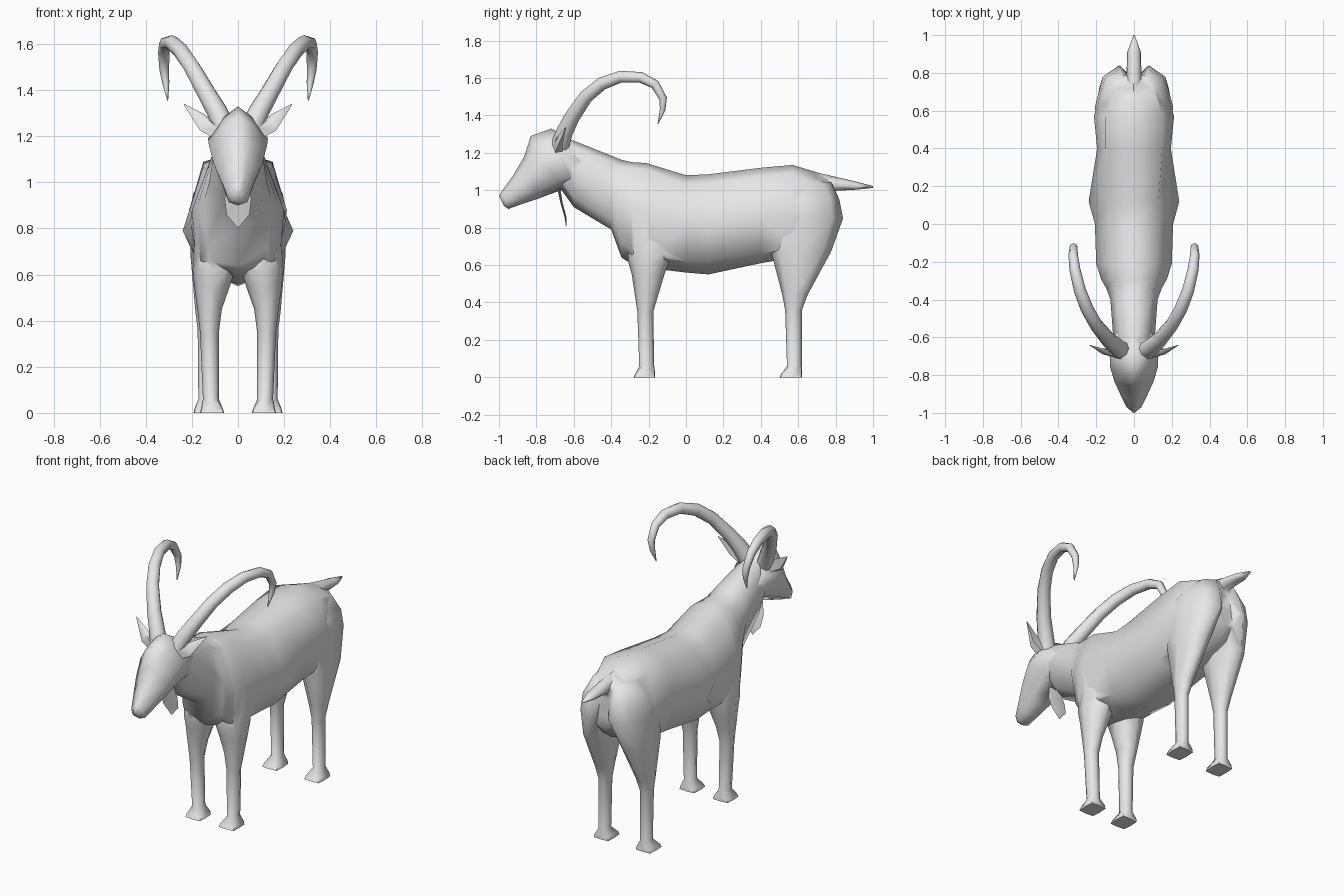
import bpy, bmesh, math
from mathutils import Vector

coat = bpy.data.materials.new("light_grey")
coat.diffuse_color = (0.8, 0.8, 0.8, 1)


def activate(ob):
    bpy.ops.object.select_all(action='DESELECT')
    ob.select_set(True)
    bpy.context.view_layer.objects.active = ob


def smooth(ob, angle=75):
    activate(ob)
    bpy.ops.object.shade_smooth_by_angle(angle=math.radians(angle))


def loft(name, rings, mirror=False):
    """Skin a list of equal-length rings, cap both ends, shade smooth."""
    bm = bmesh.new()
    rows = [[bm.verts.new(p) for p in r] for r in rings]
    n = len(rows[0])
    for a, b in zip(rows, rows[1:]):
        for i in range(n):
            j = (i + 1) % n
            bm.faces.new((a[i], a[j], b[j], b[i]))
    bm.faces.new(rows[0])
    bm.faces.new(rows[-1])
    bmesh.ops.recalc_face_normals(bm, faces=bm.faces)
    me = bpy.data.meshes.new(name)
    bm.to_mesh(me)
    bm.free()
    me.materials.append(coat)
    ob = bpy.data.objects.new(name, me)
    bpy.context.collection.objects.link(ob)
    smooth(ob)
    if mirror:
        ob.modifiers.new("mirror", 'MIRROR').use_mirror_merge = False
        bpy.ops.object.modifier_apply(modifier="mirror")
    return ob


def symmetric(half):
    """Close a half outline whose first and last points lie on x = 0."""
    return half + [(-x, y, z) for x, y, z in half[-2:0:-1]]


def oval(x0, x1, y0, y1, z):
    """Eight-sided ring, nearly square at the hoof."""
    cx, cy, rx, ry = (x0 + x1) / 2, (y0 + y1) / 2, (x1 - x0) / 2, (y1 - y0) / 2
    k = 1.32 if z < .03 else 1.0
    return [(cx + rx * math.cos(t * math.pi / 4) * (k if t % 2 else 1),
             cy + ry * math.sin(t * math.pi / 4) * (k if t % 2 else 1), z) for t in range(8)]


def sweep(path, sides=8):
    """Round rings of varying radius along a path of (x, y, z, radius)."""
    pts = [Vector(p[:3]) for p in path]
    rings = []
    for i, p in enumerate(pts):
        tan = (pts[min(i + 1, len(pts) - 1)] - pts[max(i - 1, 0)]).normalized()
        u = (Vector((1, 0, 0)) - tan * tan.x).normalized()
        v = tan.cross(u)
        r = path[i][3]
        rings.append([p + r * (u * math.cos(a) + v * math.sin(a))
                      for a in (2 * math.pi * k / sides for k in range(sides))])
    return rings


# Neck and trunk: y, top z, back edge x/z, widest x/z, belly edge x/z, bottom z
trunk = [
    (-.68, 1.27, .04, 1.25, .08, 1.16, .05, 1.06, 1.02),
    (-.60, 1.265, .07, 1.23, .11, 1.10, .07, .96, .91),
    (-.40, 1.185, .09, 1.15, .125, 1.00, .10, .84, .79),
    (-.345, 1.163, .10, 1.12, .145, .93, .13, .72, .64),
    (-.29, 1.15, .107, 1.115, .175, .90, .16, .66, .605),
    (-.21, 1.145, .115, 1.11, .20, .88, .18, .65, .585),
    (.00, 1.08, .13, 1.03, .207, .83, .15, .62, .56),
    (.12, 1.085, .13, 1.04, .24, .79, .16, .62, .55),
    (.40, 1.12, .15, 1.07, .195, .85, .155, .66, .61),
    (.57, 1.135, .15, 1.09, .212, .88, .185, .70, .64),
    (.72, 1.09, .10, 1.05, .172, .90, .155, .74, .70),
    (.785, 1.05, .06, 1.02, .11, .90, .08, .80, .77)]
body = loft("body", [symmetric([(0, y, zt), (ws, y, zs), (w, y, zm), (wl, y, zl), (0, y, zb)])
                     for y, zt, ws, zs, w, zm, wl, zl, zb in trunk])

# Head: top y/z, bottom y/z, upper and lower half widths, muzzle to nape
skull = [
    (-1.0, .97, -.972, .915, .018, .02),
    (-.985, .995, -.95, .90, .04, .04),
    (-.93, 1.07, -.88, .925, .07, .052),
    (-.865, 1.18, -.79, .955, .105, .068),
    (-.83, 1.29, -.67, 1.00, .126, .085),
    (-.72, 1.33, -.60, 1.02, .13, .095),
    (-.62, 1.272, -.54, 1.03, .10, .08),
    (-.50, 1.19, -.48, 1.04, .06, .05)]
head = []
for yt, zt, yb, zb, wu, wl in skull:
    at = lambda t: (yt + (yb - yt) * t, zt + (zb - zt) * t)
    head.append(symmetric([(0, yt, zt), (wu * .5, *at(.16)), (wu, *at(.45)),
                           (wl, *at(.85)), (0, yb, zb)]))
parts = [loft("head", head)]

# Legs from hoof up into shoulder or thigh: x range, y range, z
parts.append(loft("front_leg", [oval(*r) for r in [
    (.06, .165, -.28, -.165, 0), (.066, .16, -.27, -.165, .02),
    (.083, .152, -.25, -.17, .06), (.083, .165, -.26, -.175, .35),
    (.07, .176, -.275, -.145, .45), (.035, .19, -.29, -.115, .55),
    (.015, .197, -.31, -.09, .62), (.04, .19, -.31, -.08, .72),
    (.06, .16, -.27, -.12, .85)]], mirror=True))

# The haunch rings are pulled back into a rounded rump
haunch = [[(x, y, z) for x, y in ring] for z, ring in [
    (.85, [(.207, .62), (.165, .78), (.078, .84), (.045, .81),
           (.03, .70), (.05, .50), (.12, .46), (.198, .54)]),
    (.95, [(.195, .62), (.155, .77), (.072, .82), (.03, .79),
           (.02, .70), (.04, .52), (.12, .50), (.185, .56)]),
    (1.045, [(.135, .64), (.115, .73), (.06, .775), (.03, .76),
             (.02, .70), (.04, .56), (.10, .54), (.13, .60)])]]
parts.append(loft("hind_leg", [oval(*r) for r in [
    (.09, .193, .50, .62, 0), (.094, .188, .51, .62, .02),
    (.108, .172, .54, .62, .06), (.105, .175, .53, .62, .36),
    (.09, .185, .515, .65, .44), (.045, .205, .455, .775, .67)]] + haunch, mirror=True))

# Short tail: y, top z, bottom z, half width
parts.append(loft("tail", [symmetric([(0, y, a), (w * .75, y, a * .75 + b * .25),
                                      (w, y, a * .35 + b * .65), (w * .5, y, b), (0, y, b)])
                           for y, a, b, w in [
    (.58, 1.125, 1.05, .02), (.70, 1.098, .98, .038), (.79, 1.074, .997, .04),
    (.91, 1.046, 1.003, .036), (1.0, 1.022, 1.012, .004)]]))

# Join head, legs and tail to the trunk as one skin
for part in parts:
    activate(body)
    union = body.modifiers.new("join", 'BOOLEAN')
    union.operation, union.solver, union.object = 'UNION', 'EXACT', part
    bpy.ops.object.modifier_apply(modifier="join")
    bpy.data.objects.remove(part)
bm = bmesh.new()
bm.from_mesh(body.data)
bmesh.ops.remove_doubles(bm, verts=bm.verts, dist=.006)
bmesh.ops.triangulate(bm, faces=[f for f in bm.faces if len(f.verts) > 4])
bm.to_mesh(body.data)
bm.free()
smooth(body)

# Long horns curling up, back and down to a point
loft("horn", sweep([
    (.053, -.68, 1.22, .05), (.092, -.65, 1.31, .045), (.138, -.61, 1.39, .041),
    (.20, -.535, 1.50, .037), (.248, -.45, 1.57, .035), (.287, -.35, 1.607, .032),
    (.313, -.24, 1.603, .029), (.322, -.165, 1.565, .025), (.32, -.122, 1.49, .021),
    (.313, -.125, 1.43, .015), (.305, -.15, 1.355, .002)]), mirror=True)

# Pointed ears
loft("ear", [
    [(.09, -.66, 1.25), (.09, -.71, 1.24), (.10, -.70, 1.19), (.10, -.66, 1.20)],
    [(.145, -.665, 1.295), (.145, -.69, 1.285), (.165, -.69, 1.225), (.17, -.66, 1.24)],
    [(.232, -.641, 1.34), (.233, -.643, 1.338), (.235, -.643, 1.336), (.235, -.64, 1.338)]],
    mirror=True)

# Thin pointed beard
loft("beard", [symmetric([(0, y - d, z), (w, y, z), (0, y + d, z)]) for y, z, w, d in [
    (-.68, 1.01, .04, .008), (-.665, .93, .058, .006),
    (-.645, .86, .05, .005), (-.64, .805, .003, .002)]])
